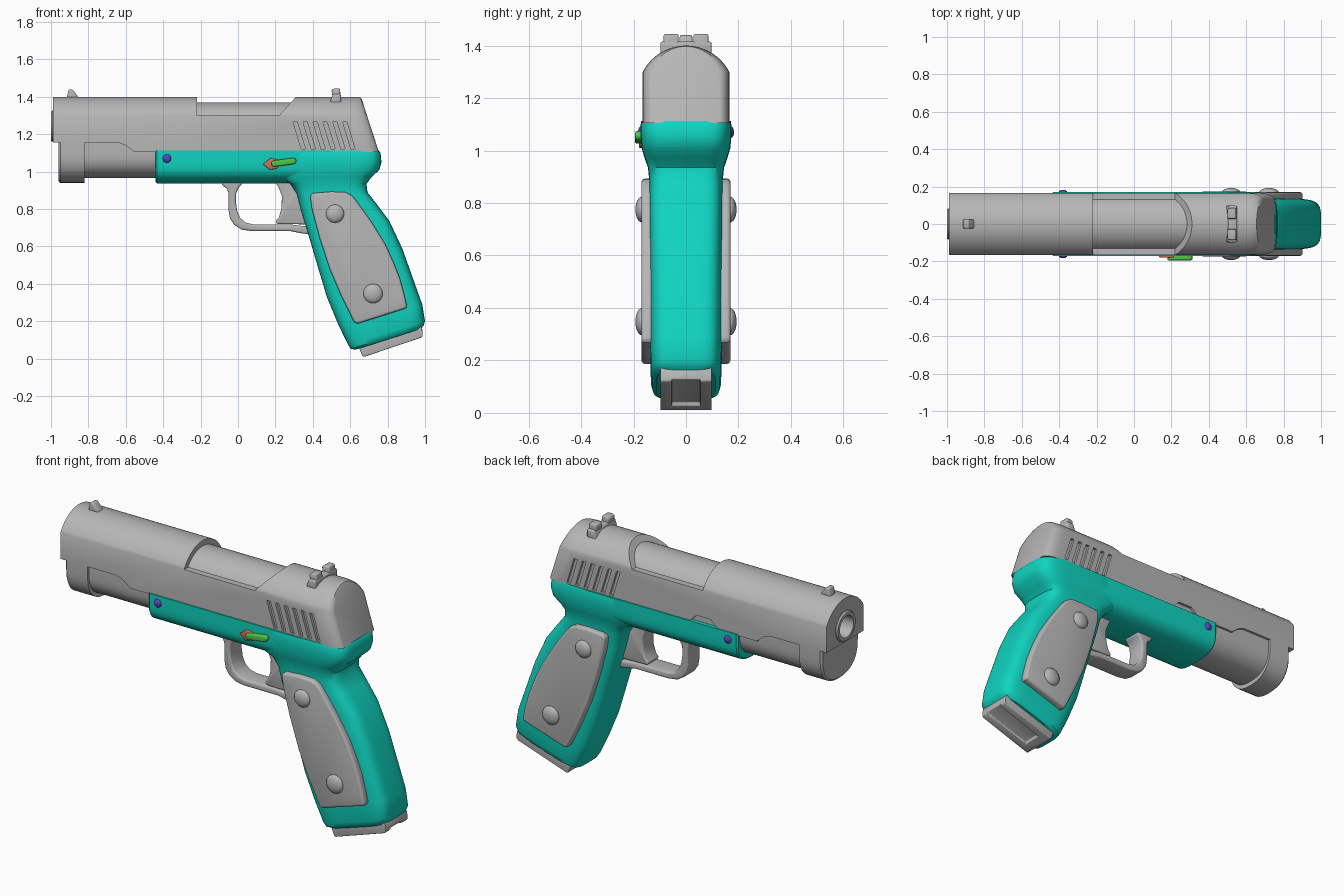
import bpy, bmesh, math
from mathutils import Matrix

if "Cube" in bpy.data.objects:
    bpy.data.objects.remove(bpy.data.objects["Cube"])


def material(name, rgb):
    m = bpy.data.materials.new(name)
    m.diffuse_color = (*rgb, 1)
    m.use_nodes = True
    m.node_tree.nodes["Principled BSDF"].inputs["Base Color"].default_value = m.diffuse_color
    return m


GREY = material("grey", (0.47, 0.47, 0.47))
TEAL = material("teal", (0.005, 0.66, 0.53))
PURPLE = material("purple", (0.10, 0.06, 0.50))
GREEN = material("green", (0.08, 0.57, 0.06))
RED = material("red", (0.64, 0.16, 0.11))


def add_loft(bm, rings):
    vs = [[bm.verts.new(p) for p in r] for r in rings]
    n = len(vs[0])
    for a, b in zip(vs, vs[1:]):
        for i in range(n):
            j = (i + 1) % n
            bm.faces.new((a[i], a[j], b[j], b[i]))
    bm.faces.new(vs[0])
    bm.faces.new(vs[-1])


def add_prism(bm, profile, y0, y1):
    add_loft(bm, [[(x, y, z) for x, z in profile] for y in (y0, y1)])


def make(name, bm, mat, bevel=0.0, cutter=None, angle=35, segments=3):
    """Turn a bmesh into an object, apply cut and bevel, and shade it."""
    bmesh.ops.recalc_face_normals(bm, faces=bm.faces)
    me = bpy.data.meshes.new(name)
    bm.to_mesh(me)
    bm.free()
    ob = bpy.data.objects.new(name, me)
    bpy.context.collection.objects.link(ob)
    if cutter:
        mod = ob.modifiers.new("cut", 'BOOLEAN')
        mod.operation, mod.object, mod.solver = 'DIFFERENCE', cutter, 'EXACT'
    if bevel:
        mod = ob.modifiers.new("bevel", 'BEVEL')
        mod.width, mod.segments, mod.limit_method = bevel, segments, 'ANGLE'
        mod.angle_limit = math.radians(40)
    if ob.modifiers:
        dg = bpy.context.evaluated_depsgraph_get()
        ob.data = bpy.data.meshes.new_from_object(ob.evaluated_get(dg))
        ob.modifiers.clear()
    ob.data.materials.clear()
    if mat:
        ob.data.materials.append(mat)
    for p in ob.data.polygons:
        p.use_smooth = True
        p.material_index = 0
    ob.data.set_sharp_from_angle(angle=math.radians(angle))
    if cutter:
        bpy.data.objects.remove(cutter)
    if not mat:
        ob.hide_render = True
    return ob


def prism(name, profile, y0, y1, mat, bevel=0.0, cutter=None):
    bm = bmesh.new()
    add_prism(bm, profile, y0, y1)
    return make(name, bm, mat, bevel, cutter)


def loft(name, rings, mat, bevel=0.0, cutter=None):
    bm = bmesh.new()
    add_loft(bm, rings)
    return make(name, bm, mat, bevel, cutter)


def circle(x, z, r, n=40):
    return [(x, r * math.cos(2 * math.pi * i / n), z + r * math.sin(2 * math.pi * i / n)) for i in range(n)]


def power(v, e):
    return math.copysign(abs(v) ** e, v)


def u_section(x, w, top, spring, bottom, e=0.85):
    """Straight sides with a rounded underside."""
    arc = [math.pi * (1 + i / 20) for i in range(21)]
    return [(x, -w, top)] + [(x, w * power(math.cos(a), e), spring + (spring - bottom) * power(math.sin(a), e))
                             for a in arc] + [(x, w, top)]


def dome(name, x, y, z, r, h, mat):
    bm = bmesh.new()
    bmesh.ops.create_uvsphere(bm, u_segments=24, v_segments=12, radius=1,
                              matrix=Matrix.Translation((x, y, z)) @ Matrix.Diagonal((r, h, r, 1)))
    make(name, bm, mat)


# slide cutters: ejection opening, front underside, side notch, bore, grip grooves
bm = bmesh.new()
add_prism(bm, [(-0.22, 1.3), (0.22, 1.3), (0.355, 1.45), (-0.22, 1.45)], -0.3, 0.3)
add_prism(bm, [(-1.1, 1.0), (-1.1, 1.155), (-0.64, 1.155), (-0.6, 1.14), (-0.56, 1.11), (-0.555, 1.0)], -0.3, 0.3)
add_prism(bm, [(-0.31, 1.0), (-0.31, 1.11), (-0.27, 1.15), (-0.18, 1.15), (-0.14, 1.11), (-0.14, 1.0)], 0.15, 0.3)
add_loft(bm, [circle(-1.1, 1.243, 0.085), circle(-0.7, 1.243, 0.085)])
for s in (-1, 1):
    for i in range(6):
        x = 0.295 + i * 0.053
        add_prism(bm, [(x, 1.265), (x + 0.022, 1.265), (x + 0.066, 1.12), (x + 0.044, 1.12)], s * 0.15, s * 0.25)
slide_cut = make("slide_cutter", bm, None)

# slide: flat sides, arched top, sloped and narrowed rear
R, CZ = 0.186, 1.214
a0 = math.asin((1.30 - CZ) / R)
arch = [a0 + (math.pi - 2 * a0) * i / 24 for i in range(25)]
section = [(0.165, 1.105)] + [(R * math.cos(a) * 0.165 / (R * math.cos(a0)), CZ + R * math.sin(a)) for a in arch] + [(-0.165, 1.105)]
rings = [[(-0.99, y, z) for y, z in section]]
for x, k, t in ((0.585, 1, 0), (0.615, 0.98, 0), (0.64, 0.93, 0), (0.655, 0.86, 0.003), (0.662, 0.78, 0.012)):
    rings.append([(x + (1.40 - z) * 0.31, y * k, z - t * (z > 1.2)) for y, z in section])
loft("slide", rings, GREY, cutter=slide_cut)
loft("slide_nose", [u_section(x, w, 1.156, 1.10, b) for x, w, b in
                    ((-0.96, 0.155, 0.95), (-0.95, 0.165, 0.94), (-0.82, 0.165, 0.94))], GREY)
loft("dust_cover", [u_section(x, 0.152, 1.158, 1.10, 0.965) for x in (-0.83, -0.42)], GREY)

# barrel: muzzle tube and the part seen in the opening
loft("muzzle", [circle(x, 1.243, r) for x, r in
                ((-0.6, 0.084), (-0.992, 0.084), (-1.0, 0.078), (-1.0, 0.06), (-0.76, 0.055))], GREY)
loft("barrel_chamber", [circle(x, CZ, 0.156, 64) for x in (-0.24, 0.3)], GREY)

# sights
prism("front_sight", [(-0.92, 1.38), (-0.905, 1.44), (-0.885, 1.44), (-0.855, 1.40), (-0.855, 1.38)], -0.024, 0.024, GREY, 0.007)
prism("rear_sight_base", [(0.49, 1.365), (0.507, 1.415), (0.55, 1.415), (0.55, 1.365)], -0.098, 0.098, GREY, 0.008)
for s in (-1, 1):
    prism("rear_sight_ear", [(0.507, 1.39), (0.50, 1.435), (0.51, 1.444), (0.545, 1.444), (0.55, 1.39)],
          s * 0.028, s * 0.085, GREY, 0.008)

# frame rail
loft("frame_rail", [u_section(x, w, 1.112, 1.05, b, 0.7) for x, w, b in
                    ((-0.44, 0.164, 0.945), (-0.432, 0.171, 0.937), (0.5, 0.171, 0.937), (0.6, 0.16, 0.95))], TEAL)

# grip: rounded rings between front and rear edges
grip = [(.63, .048, .98, .16, .112), (.603, .052, .993, .178, .127), (.588, .075, 1.0, .20, .134),
        (.535, .185, .985, .29, .137), (.475, .33, .935, .43, .139), (.43, .48, .88, .585, .14),
        (.374, .67, .81, .735, .14), (.335, .80, .735, .835, .14), (.315, .88, .692, .89, .14),
        (.28, .935, .687, .935, .145), (.22, .965, .715, .972, .157), (.2, 1.01, .755, 1.008, .169),
        (.2, 1.06, .767, 1.05, .173), (.2, 1.10, .762, 1.10, .173), (.2, 1.112, .753, 1.112, .169)]
rings = []
for fx, fz, rx, rz, w in grip:
    ring = []
    for i in range(64):
        a = 2 * math.pi * i / 64
        u = 0.5 + 0.5 * power(math.cos(a), 0.42)
        ring.append((fx + (rx - fx) * u, w * power(math.sin(a), 0.42), fz + (rz - fz) * u))
    rings.append(ring)
loft("grip", rings, TEAL)

# side panels, screws and frame pins
panel = [(.385, .872), (.40, .885), (.50, .893), (.575, .89), (.61, .872), (.64, .835), (.715, .73), (.786, .615),
         (.83, .52), (.866, .428), (.89, .34), (.904, .278), (.895, .268), (.64, .187), (.622, .193),
         (.55, .34), (.49, .48), (.435, .65), (.395, .80)]
for s in (-1, 1):
    prism("grip_panel", panel, s * 0.12, s * 0.17, GREY, 0.014)
    dome("grip_screw_upper", 0.519, s * 0.168, 0.775, 0.049, 0.025, GREY)
    dome("grip_screw_lower", 0.722, s * 0.168, 0.348, 0.052, 0.025, GREY)
    dome("frame_pin", -0.38, s * 0.169, 1.07, 0.023, 0.014, PURPLE)

# trigger and guard
prism("trigger", [(.19, .96), (.215, .92), (.235, .87), (.232, .80), (.218, .755), (.20, .735), (.208, .72),
                  (.38, .718), (.36, .96)], -0.05, 0.05, GREY, 0.012)
prism("trigger_guard", [(-.085, .95), (-.085, .925), (-.06, .91), (-.05, .885), (-.05, .79), (-.043, .75),
                        (-.02, .715), (.02, .69), (.075, .682), (.28, .682), (.34, .67), (.42, .66), (.42, .705),
                        (.34, .71), (.28, .718), (.08, .718), (.04, .728), (.012, .752), (-.004, .79),
                        (-.012, .84), (-.01, .885), (.005, .915), (.02, .93), (.02, .95)], -0.055, 0.055, GREY, 0.01)

# safety lever with pointer
lever = [(x + 0.017 * math.cos(a), z + 0.017 * math.sin(a))
         for x, z, start in ((0.295, 1.057, -90), (0.195, 1.043, 90))
         for a in [math.radians(start + 22.5 * i) for i in range(9)]]
prism("safety_lever", lever, -0.194, -0.16, GREEN, 0.007)
prism("safety_pointer", [(.133, 1.04), (.175, 1.073), (.21, 1.065), (.225, 1.04), (.205, 1.015), (.17, 1.01)],
      -0.18, -0.16, RED, 0.004)

# magazine base with a channel underneath
bm = bmesh.new()
add_prism(bm, [(.72, .042), (1.1, .165), (1.1, -.1), (.72, -.1)], -0.055, 0.055)
channel = make("channel_cutter", bm, None)
prism("magazine_base", [(.66, .10), (.96, .20), (.985, .16), (.988, .122), (.978, .112), (.675, .01), (.665, .014),
                        (.648, .055)], -0.098, 0.098, GREY, 0.006, channel)
